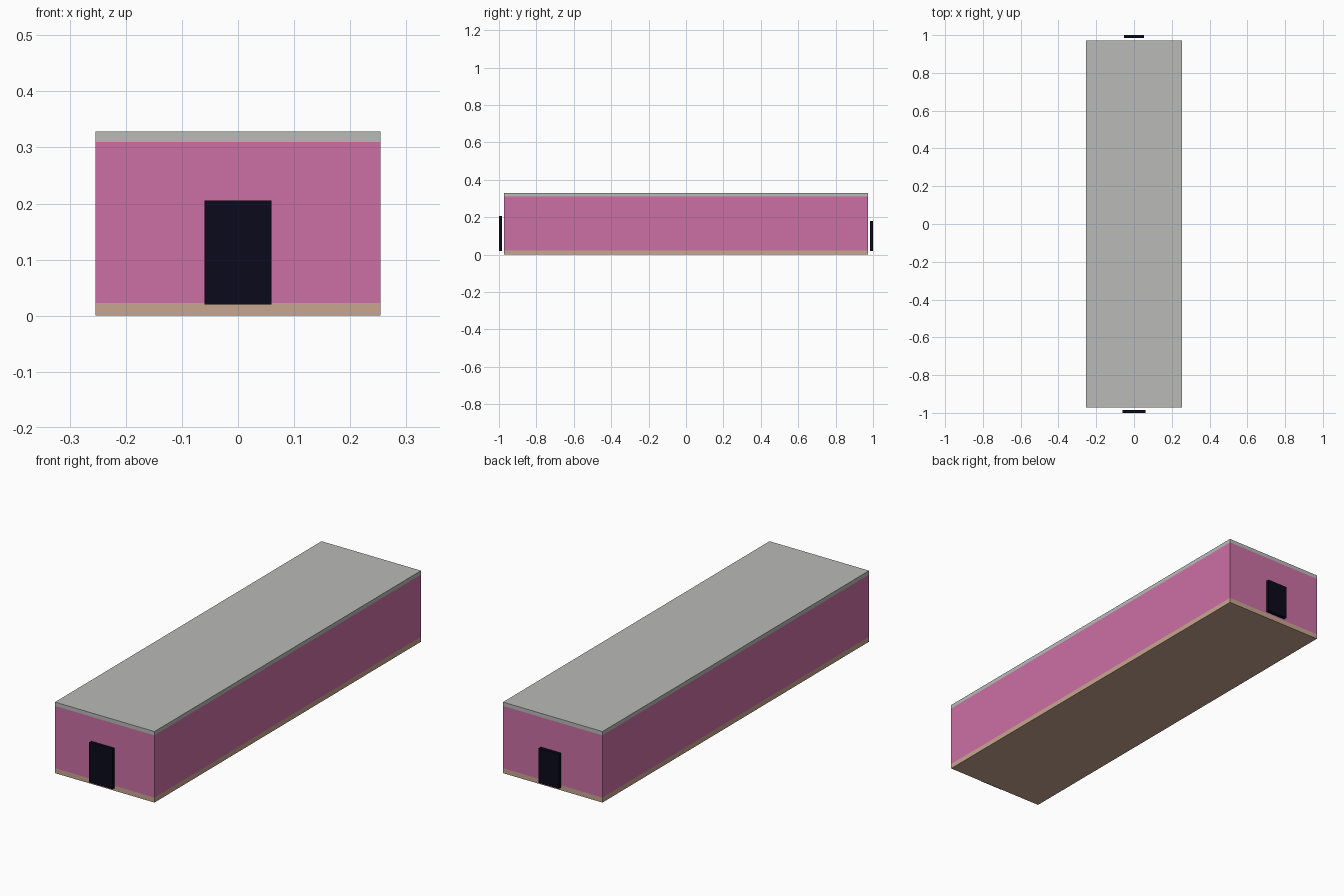
import bpy

cube = bpy.data.objects.get("Cube")
if cube:
    bpy.data.objects.remove(cube, do_unlink=True)


def make_material(name, colour):
    mat = bpy.data.materials.new(name)
    mat.use_nodes = True
    mat.diffuse_color = (*colour, 1)
    bsdf = mat.node_tree.nodes["Principled BSDF"]
    bsdf.inputs["Base Color"].default_value = (*colour, 1)
    bsdf.inputs["Roughness"].default_value = 0.9
    return mat


def box(name, x, y, z, mat):
    """Box spanning the (low, high) pairs x, y and z."""
    spans = (x, y, z)
    bpy.ops.mesh.primitive_cube_add(size=1)
    obj = bpy.context.object
    obj.name = name
    obj.location = [(low + high) / 2 for low, high in spans]
    obj.scale = [high - low for low, high in spans]
    bpy.ops.object.transform_apply(location=True, rotation=False, scale=True)
    obj.data.materials.append(mat)
    return obj


pink = make_material("pink wall", (0.60, 0.16, 0.37))
grey = make_material("grey roof", (0.49, 0.49, 0.48))
tan = make_material("tan base", (0.58, 0.38, 0.28))
navy = make_material("dark navy door", (0.003, 0.003, 0.012))

# Long hall: base, walls and flat roof stacked flush
width = (-0.254, 0.254)
length = (-0.972, 0.972)
box("base", width, length, (0, 0.023), tan)
box("walls", width, length, (0.023, 0.31), pink)
box("roof", width, length, (0.31, 0.328), grey)

# Door slabs standing just clear of the end walls
box("front_door", (-0.06, 0.06), (-1, -0.985), (0.02, 0.205), navy)
box("back_door", (-0.052, 0.052), (0.985, 1), (0.02, 0.18), navy)
